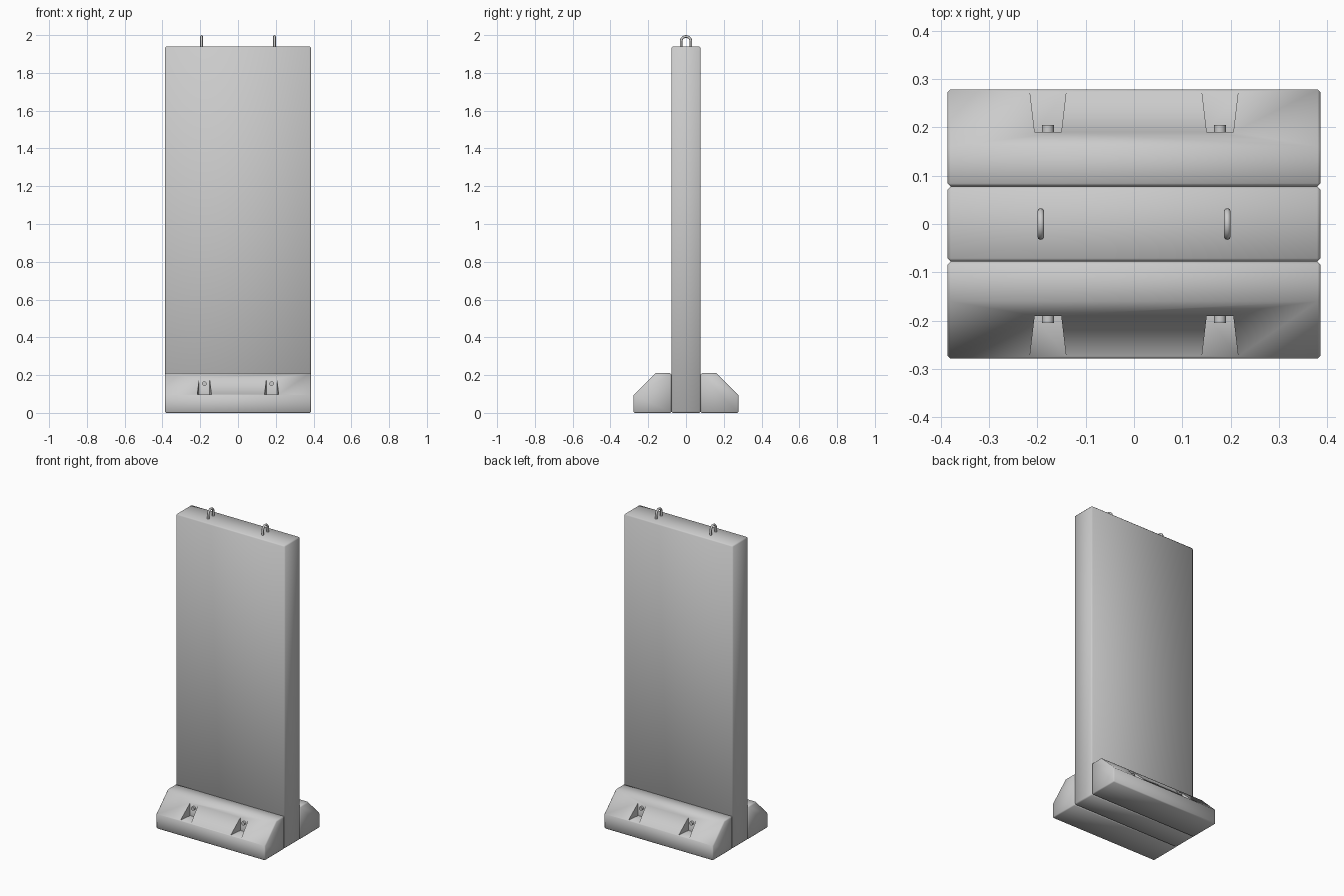
import bpy, bmesh, math
from mathutils import Vector

if "Cube" in bpy.data.objects:
    bpy.data.objects.remove(bpy.data.objects["Cube"])

HALF_X = 0.386
PIN_X = 0.178
LOOP_X = 0.193


def make_object(name, bm):
    bmesh.ops.recalc_face_normals(bm, faces=bm.faces[:])
    mesh = bpy.data.meshes.new(name)
    bm.to_mesh(mesh)
    bm.free()
    obj = bpy.data.objects.new(name, mesh)
    bpy.context.collection.objects.link(obj)
    return obj


def activate(obj):
    bpy.ops.object.select_all(action='DESELECT')
    obj.select_set(True)
    bpy.context.view_layer.objects.active = obj


def smooth(obj, degrees):
    activate(obj)
    bpy.ops.object.shade_smooth_by_angle(angle=math.radians(degrees))


def prism(points, offset):
    """Extrude a closed outline of 3D points along an offset."""
    bm = bmesh.new()
    face = bm.faces.new([bm.verts.new(p) for p in points])
    ext = bmesh.ops.extrude_face_region(bm, geom=[face])
    moved = [g for g in ext["geom"] if isinstance(g, bmesh.types.BMVert)]
    bmesh.ops.translate(bm, verts=moved, vec=Vector(offset))
    bmesh.ops.recalc_face_normals(bm, faces=bm.faces[:])
    return bm


def chamfer(bm, width):
    """Chamfer the square edges, leaving the shallow slope edges alone."""
    edges = [e for e in bm.edges if e.calc_face_angle(0) > math.radians(60)]
    bmesh.ops.bevel(bm, geom=edges, offset=width, segments=1, affect='EDGES')


# Upright slab
y = 0.078
bm = prism([(-HALF_X, -y, 0), (HALF_X, -y, 0), (HALF_X, y, 0), (-HALF_X, y, 0)], (0, 0, 1.94))
chamfer(bm, 0.007)
smooth(make_object("wall_slab", bm), 50)

for side, s in (("front", -1), ("back", 1)):
    # Sloped base block
    profile = [(0.078, 0), (0.278, 0), (0.278, 0.094), (0.16, 0.21), (0.078, 0.21)]
    bm = prism([(-HALF_X, s * py, pz) for py, pz in profile], (2 * HALF_X, 0, 0))
    chamfer(bm, 0.006)
    foot = make_object(side + "_foot", bm)

    for label, cx in (("left", -PIN_X), ("right", PIN_X)):
        # Tapered pocket cut into the slope
        plan = [(-0.0275, 0.19), (0.0275, 0.19), (0.0405, 0.30), (-0.0405, 0.30)]
        cutter = make_object("pocket_cutter",
                             prism([(cx + px, s * py, 0.098) for px, py in plan], (0, 0, 0.2)))
        cutter.hide_render = True
        mod = foot.modifiers.new("pocket", 'BOOLEAN')
        mod.operation = 'DIFFERENCE'
        mod.solver = 'EXACT'
        mod.object = cutter
        activate(foot)
        bpy.ops.object.modifier_apply(modifier=mod.name)
        bpy.data.objects.remove(cutter)

        # Bolt head standing out of the pocket's back wall
        bpy.ops.mesh.primitive_cylinder_add(vertices=12, radius=0.012, depth=0.03,
                                            location=(cx, s * 0.19, 0.155),
                                            rotation=(math.pi / 2, 0, 0))
        bolt = bpy.context.object
        bolt.name = f"{side}_{label}_bolt"
        smooth(bolt, 40)
    smooth(foot, 50)

# Lifting loops on the top edge
for label, cx in (("left", -LOOP_X), ("right", LOOP_X)):
    r, zc = 0.026, 1.967
    path = [(-r, 1.91)]
    path += [(-r * math.cos(math.pi * i / 10), zc + r * math.sin(math.pi * i / 10)) for i in range(11)]
    path += [(r, 1.91)]
    curve = bpy.data.curves.new("loop_path", 'CURVE')
    curve.dimensions = '3D'
    curve.bevel_depth = 0.007
    curve.bevel_resolution = 2
    curve.use_fill_caps = True
    spline = curve.splines.new('POLY')
    spline.points.add(len(path) - 1)
    for point, (py, pz) in zip(spline.points, path):
        point.co = (cx, py, pz, 1)
    loop = bpy.data.objects.new(label + "_lifting_loop", curve)
    bpy.context.collection.objects.link(loop)
    activate(loop)
    bpy.ops.object.convert(target='MESH')
    smooth(bpy.context.object, 60)
